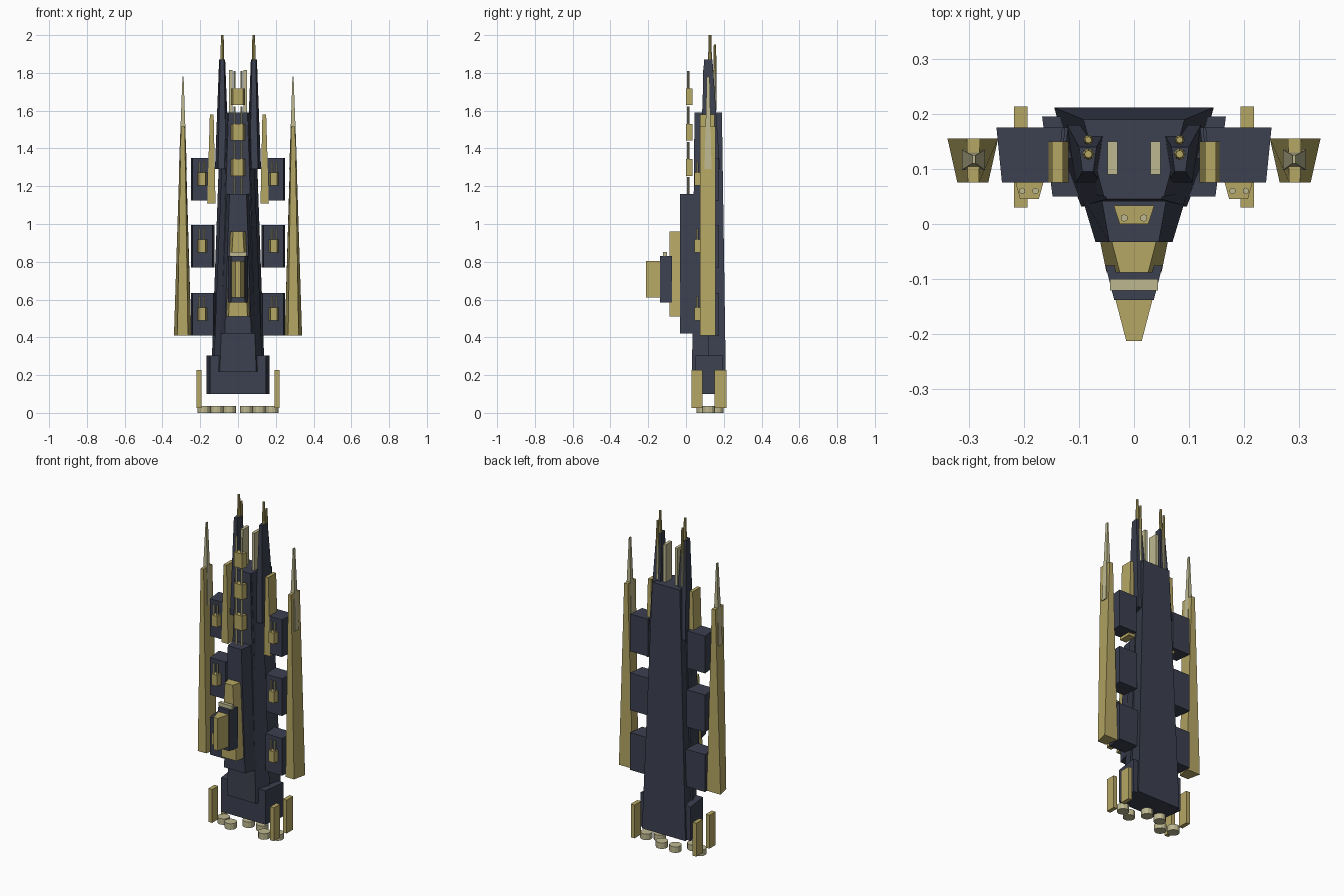
import bpy, bmesh, math

if "Cube" in bpy.data.objects:
    bpy.data.objects.remove(bpy.data.objects["Cube"])


def material(name, rgb):
    m = bpy.data.materials.new(name)
    m.diffuse_color = (*rgb, 1)
    m.use_nodes = True
    m.node_tree.nodes["Principled BSDF"].inputs["Base Color"].default_value = m.diffuse_color
    return m


DARK = material("dark slate", (0.045, 0.052, 0.080))
GOLD = material("muted gold", (0.47, 0.39, 0.13))
PALE = material("pale sand", (0.51, 0.48, 0.28))


def finish(name, bm, mat):
    bmesh.ops.recalc_face_normals(bm, faces=bm.faces)
    me = bpy.data.meshes.new(name)
    bm.to_mesh(me)
    bm.free()
    me.materials.append(mat)
    ob = bpy.data.objects.new(name, me)
    bpy.context.collection.objects.link(ob)
    return ob


def block(name, mat, z0, low, z1, high=None):
    """Tapered block; each end is (x_front0, x_front1, y_front, x_back0, x_back1, y_back)."""
    bm = bmesh.new()
    rings = []
    for z, (f0, f1, yf, b0, b1, yb) in ((z0, low), (z1, high or low)):
        pts = ((f0, yf), (f1, yf), (b1, yb), (b0, yb))
        rings.append([bm.verts.new((x, y, z)) for x, y in pts])
    a, b = rings
    bm.faces.new(a)
    bm.faces.new(b)
    for i in range(4):
        j = (i + 1) % 4
        bm.faces.new((a[i], a[j], b[j], b[i]))
    return finish(name, bm, mat)


def sym(front_half, yf, back_half, yb, cx=0.0):
    """Trapezoid end centred on cx."""
    return (cx - front_half, cx + front_half, yf, cx - back_half, cx + back_half, yb)


def rod(name, mat, x, y, z0, z1, r0, r1=None, sides=8):
    bm = bmesh.new()
    bmesh.ops.create_cone(bm, cap_ends=True, segments=sides, radius1=r0,
                          radius2=r0 if r1 is None else r1, depth=z1 - z0)
    bmesh.ops.translate(bm, vec=(x, y, (z0 + z1) / 2), verts=bm.verts)
    return finish(name, bm, mat)


def mirror(ob):
    """Mirror a right-hand part across the centre line."""
    ob.modifiers.new("mirror", 'MIRROR')
    return ob


# Hull, engine block and front spine
block("main_hull", DARK, 0.10, sym(0.105, 0.06, 0.145, 0.212),
      1.59, sym(0.055, 0.05, 0.092, 0.19))
block("front_hull", DARK, 0.22, sym(0.096, 0.032, 0.13, 0.12),
      1.59, sym(0.05, 0.045, 0.075, 0.12))
block("engine_block", DARK, 0.10, sym(0.148, 0.05, 0.167, 0.195), 0.305)
block("front_spine", DARK, 0.42, sym(0.07, -0.033, 0.095, 0.05),
      1.16, sym(0.045, -0.033, 0.06, 0.05))

# Bridge tower
block("bridge_base", GOLD, 0.51, sym(0.050, -0.088, 0.062, -0.03),
      0.96, sym(0.026, -0.088, 0.041, -0.03))
block("bridge_tower", DARK, 0.585, sym(0.036, -0.138, 0.052, -0.075), 0.83)
block("bridge_windows", PALE, 0.83, sym(0.044, -0.121, 0.044, -0.10), 0.852)
block("bridge_prow", GOLD, 0.61, sym(0.014, -0.213, 0.034, -0.136), 0.805)

# Twin upper prongs with their spikes
mirror(block("prong", DARK, 1.29, sym(0.022, 0.075, 0.038, 0.18, 0.084),
             1.87, sym(0.010, 0.095, 0.016, 0.14, 0.084)))
mirror(rod("prong_spike", GOLD, 0.083, 0.127, 1.84, 2.0, 0.011, 0.007))
mirror(rod("prong_antenna", PALE, 0.083, 0.153, 1.6, 1.80, 0.009))
mirror(rod("prong_antenna_tip", GOLD, 0.083, 0.153, 1.80, 1.95, 0.009, 0.006))
mirror(block("crown_plate", PALE, 1.55, sym(0.009, 0.09, 0.009, 0.15, 0.039), 1.815))

# Outer side booms
mirror(block("side_boom", GOLD, 0.41, sym(0.028, 0.075, 0.046, 0.155, 0.293),
             1.515, sym(0.010, 0.075, 0.012, 0.155, 0.292)))
mirror(block("boom_spike", PALE, 1.29, sym(0.021, 0.098, 0.021, 0.135, 0.292),
             1.78, sym(0.003, 0.11, 0.003, 0.125, 0.291)))

# Shoulder fins
mirror(block("shoulder_fin", GOLD, 1.108, sym(0.022, 0.075, 0.022, 0.15, 0.141),
             1.58, sym(0.010, 0.075, 0.010, 0.15, 0.139)))

# Side pods, each with a twin turret
for z, inner in ((0.41, 0.12), (0.77, 0.125), (1.125, 0.13)):
    mirror(block("side_pod", DARK, z, (inner + 0.01, 0.24, 0.075, inner, 0.25, 0.175),
                 z + 0.225))
    mirror(block("pod_turret", GOLD, z + 0.08, sym(0.017, 0.045, 0.026, 0.078, 0.19),
                 z + 0.147))
    for x in (0.179, 0.203):
        mirror(rod("pod_turret_barrel", PALE, x, 0.06, z + 0.147, z + 0.205, 0.006, sides=6))

# Row of twin turrets up the front
for i in range(4):
    z = 1.068 + 0.187 * i
    block("front_turret", GOLD, z, sym(0.026, 0.0, 0.037, 0.034), z + 0.088)
    mirror(rod("front_turret_barrel", PALE, 0.018, 0.011, z + 0.088, z + 0.18, 0.007, sides=6))

# Engine nozzles and the guard plates around them
for x, y in ((0.045, 0.165), (0.112, 0.09), (0.18, 0.12)):
    mirror(rod("nozzle", PALE, x, y, 0.0, 0.036, 0.034, sides=12))
for y0, y1 in ((0.03, 0.088), (0.152, 0.214)):
    mirror(block("engine_guard", GOLD, 0.027, sym(0.0125, y0, 0.0125, y1, 0.206), 0.228))
